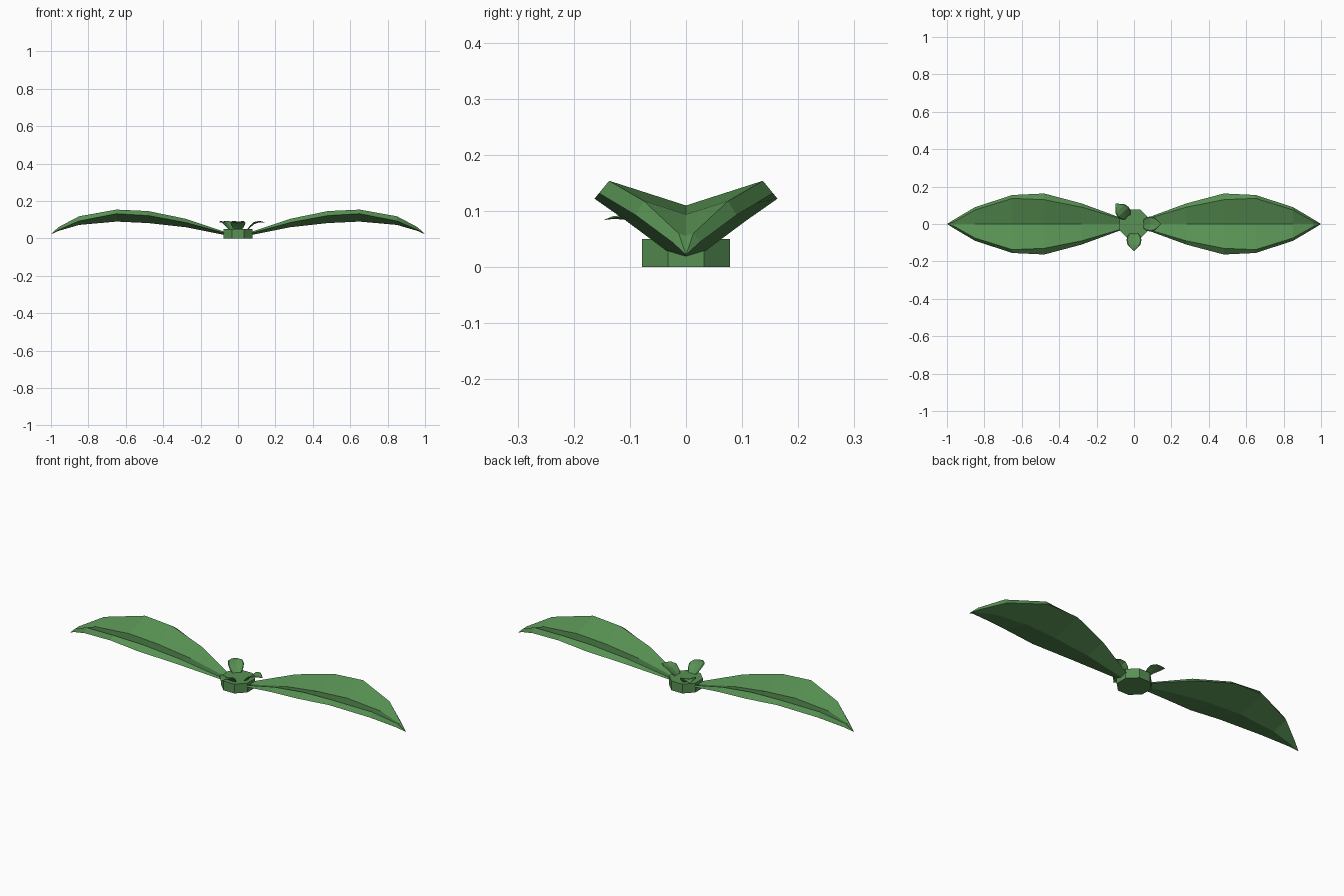
import bpy, bmesh, math
from mathutils import Matrix

if "Cube" in bpy.data.objects:
    bpy.data.objects.remove(bpy.data.objects["Cube"])

green = bpy.data.materials.new("leaf green")
green.diffuse_color = (0.098, 0.285, 0.088, 1)
green.use_nodes = True
green.node_tree.nodes["Principled BSDF"].inputs["Base Color"].default_value = green.diffuse_color


def finish(name, bm):
    bmesh.ops.recalc_face_normals(bm, faces=bm.faces)
    mesh = bpy.data.meshes.new(name)
    bm.to_mesh(mesh)
    bm.free()
    mesh.materials.append(green)
    ob = bpy.data.objects.new(name, mesh)
    bpy.context.collection.objects.link(ob)
    return ob


def leaf(name, stations, tip, angle):
    """Folded leaf along +x: each station is x, outer y, outer z, rim y, rim z, rib top z, rib bottom z."""
    bm = bmesh.new()
    rings = []
    for x, wo, zo, wt, zt, zm, zb in stations:
        section = [(0, zm), (wt, zt), (wo, zo), (0, zb), (-wo, zo), (-wt, zt)]
        rings.append([bm.verts.new((x, y, z)) for y, z in section])
    for a, b in zip(rings, rings[1:]):
        for i in range(6):
            j = (i + 1) % 6
            bm.faces.new((a[i], a[j], b[j], b[i]))
    point = bm.verts.new(tip)
    for i in range(6):
        bm.faces.new((rings[-1][i], rings[-1][(i + 1) % 6], point))
    base = rings[0]
    bm.faces.new((base[0], base[1], base[2], base[3]))
    bm.faces.new((base[0], base[3], base[4], base[5]))
    bm.transform(Matrix.Rotation(math.radians(angle), 4, 'Z'))
    return finish(name, bm)


# Octagonal stem hub
bm = bmesh.new()
bmesh.ops.create_cone(bm, cap_ends=True, segments=8, radius1=0.0845, radius2=0.0845, depth=0.05,
                      matrix=Matrix.Translation((0, 0, 0.025)) @ Matrix.Rotation(math.pi / 8, 4, 'Z'))
finish("hub", bm)

# Two long folded leaves
long_stations = [
    (0.07, 0.033, 0.028, 0.028, 0.035, 0.030, 0.018),
    (0.28, 0.110, 0.085, 0.090, 0.105, 0.075, 0.060),
    (0.48, 0.163, 0.122, 0.130, 0.146, 0.100, 0.082),
    (0.65, 0.155, 0.132, 0.137, 0.154, 0.110, 0.090),
    (0.85, 0.090, 0.093, 0.075, 0.118, 0.094, 0.072),
    (0.96, 0.025, 0.045, 0.013, 0.060, 0.056, 0.040),
]
for side, angle in (("right", 0), ("left", 180)):
    leaf("long_leaf_" + side, long_stations, (1.0, 0, 0.022), angle)

# Three small curled leaves
small_stations = [
    (0.045, 0.018, 0.040, 0.016, 0.044, 0.042, 0.036),
    (0.065, 0.034, 0.066, 0.031, 0.070, 0.063, 0.058),
    (0.085, 0.040, 0.084, 0.035, 0.088, 0.080, 0.075),
    (0.110, 0.035, 0.090, 0.030, 0.093, 0.090, 0.085),
    (0.130, 0.017, 0.088, 0.014, 0.091, 0.091, 0.086),
]
for i, angle in enumerate((0, 132, 270)):
    leaf("small_leaf_%d" % (i + 1), small_stations, (0.147, 0, 0.084), angle)
